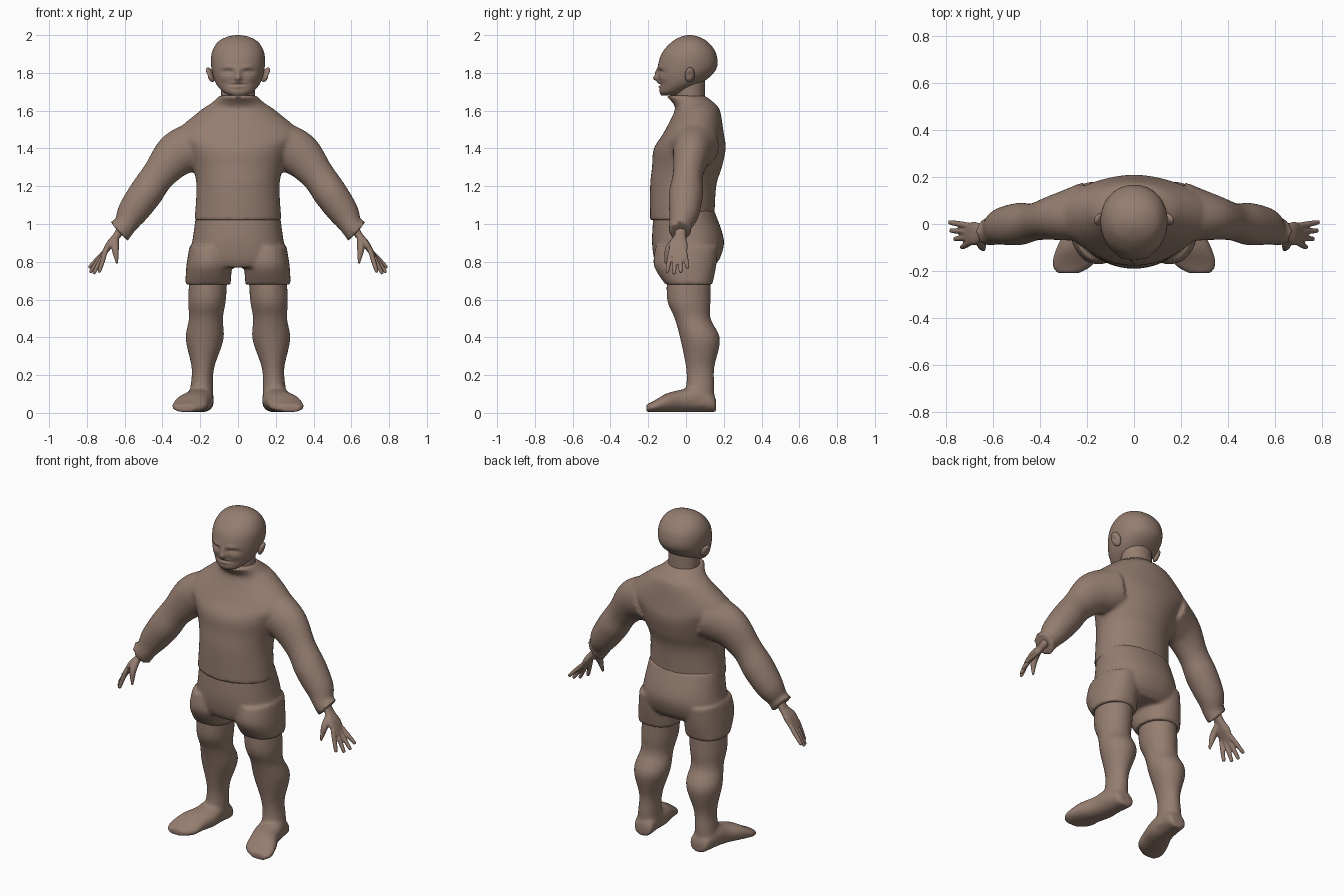
import bpy, bmesh, math
from mathutils import Vector, Matrix

cube = bpy.data.objects.get("Cube")
if cube:
    bpy.data.objects.remove(cube, do_unlink=True)

clay = bpy.data.materials.new("warm brown clay")
clay.use_nodes = True
clay.diffuse_color = (.3, .205, .16, 1)
clay.node_tree.nodes["Principled BSDF"].inputs["Base Color"].default_value = clay.diffuse_color

UP, FORWARD, BACK = Vector((0, 0, 1)), Vector((0, -1, 0)), Vector((0, 1, 0))


def spline(rows, steps):
    """Catmull-Rom interpolation of ring rows."""
    result = []
    for i, (start, end) in enumerate(zip(rows, rows[1:])):
        previous, following = rows[max(i - 1, 0)], rows[min(i + 2, len(rows) - 1)]
        for k in range(steps):
            t = k / steps
            result.append([
                b + t / 2 * (c - a + t * (2 * a - 5 * b + 4 * c - d + t * (3 * (b - c) + d - a)))
                for a, b, c, d in zip(previous, start, end, following)])
    return result + [list(rows[-1])]


def rounded(value, power):
    """Superellipse coordinate from a sine or cosine."""
    return math.copysign(abs(value) ** (2 / power), value)


def loft(bm, rows, normal=None, ref=BACK, side=1, segments=32, power=2, steps=6):
    """Skin rings (x, y, z, half width, half depth); side -1 mirrors in x."""
    rows = spline(rows, steps)
    rings = []
    for i, (x, y, z, width, depth) in enumerate(rows):
        before, after = rows[max(i - 1, 0)], rows[min(i + 1, len(rows) - 1)]
        along = normal or (Vector(after[:3]) - Vector(before[:3])).normalized()
        across = ref.cross(along).normalized()
        through = along.cross(across)
        ring = []
        for k in range(segments):
            angle = math.tau * k / segments
            point = (Vector((x, y, z)) + across * width * rounded(math.cos(angle), power)
                     + through * depth * rounded(math.sin(angle), power))
            point.x *= side
            ring.append(bm.verts.new(point))
        rings.append(ring)
    for lower, upper in zip(rings, rings[1:]):
        for k in range(segments):
            bm.faces.new((lower[k - 1], lower[k], upper[k], upper[k - 1]))
    bm.faces.new(rings[0])
    bm.faces.new(rings[-1])


def upright(bm, rows, centre=lambda z: 0, **options):
    """Loft level rings given as (z, front y, back y, half width)."""
    loft(bm, [(centre(z), (front + back) / 2, z, width, (back - front) / 2)
              for z, front, back, width in rows], normal=UP, **options)


def leg_centre(z):
    """Legs lean outwards towards the floor."""
    return .2 - .06 * z


def finish(bm, name, voxel=None, smoothing=4):
    """Make a smooth object, blending overlapping lofts when a voxel size is given."""
    bmesh.ops.recalc_face_normals(bm, faces=bm.faces[:])
    for face in bm.faces:
        face.smooth = True
    mesh = bpy.data.meshes.new(name)
    bm.to_mesh(mesh)
    bm.free()
    mesh.materials.append(clay)
    part = bpy.data.objects.new(name, mesh)
    bpy.context.collection.objects.link(part)
    if voxel:
        blend = part.modifiers.new("blend", "REMESH")
        blend.mode = "VOXEL"
        blend.voxel_size = voxel
        blend.use_smooth_shade = True
        soften = part.modifiers.new("soften", "SMOOTH")
        soften.iterations = smoothing


SIDES = {"left": 1, "right": -1}

# Sweater: body and sleeves blended together
bm = bmesh.new()
upright(bm, [(1.02, -.19, .15, .23), (1.2, -.19, .16, .22), (1.3, -.18, .19, .24),
             (1.4, -.17, .21, .28), (1.48, -.12, .2, .33), (1.6, -.06, .18, .2),
             (1.64, -.07, .15, .14), (1.68, -.11, .1, .1)], segments=48)
for side in SIDES.values():
    loft(bm, [(.2, .05, 1.42, .13, .13), (.32, .03, 1.37, .12, .1), (.42, .01, 1.26, .09, .08),
              (.49, 0, 1.16, .09, .09), (.56, -.01, 1.06, .08, .08),
              (.6, -.03, .99, .06, .06), (.63, -.03, .96, .07, .06)], side=side)
finish(bm, "sweater", voxel=.011)

# Shorts: hips and two leg openings
bm = bmesh.new()
upright(bm, [(1.07, -.17, .15, .22), (.92, -.18, .2, .24), (.82, -.17, .18, .26),
             (.77, -.15, .14, .23)], segments=48, power=2.2)
for side in SIDES.values():
    upright(bm, [(.88, -.16, .17, .11), (.78, -.17, .16, .12), (.68, -.11, .14, .12)],
            centre=leg_centre, side=side, power=2.2)
finish(bm, "shorts", voxel=.01)

for name, side in SIDES.items():
    # Leg with knee and calf
    bm = bmesh.new()
    upright(bm, [(.76, -.1, .13, .1), (.6, -.1, .13, .1), (.5, -.06, .13, .09), (.39, -.03, .18, .1),
                 (.24, 0, .15, .06), (.14, 0, .15, .06), (.04, -.03, .15, .07)],
            centre=leg_centre, side=side)
    # Foot: (x, y, half width, half height), resting on a level sole
    foot = [(.19, .16, .04, .03), (.19, .14, .06, .05), (.2, .06, .07, .07), (.21, -.02, .08, .06),
            (.24, -.1, .09, .05), (.26, -.17, .09, .03), (.28, -.21, .05, .02)]
    loft(bm, [(x, y, height + .004, width, height) for x, y, width, height in foot],
         normal=FORWARD, ref=UP, side=side, power=2.2)
    finish(bm, name + "_leg", voxel=.009, smoothing=6)

    # Hand: palm, four spread fingers and thumb
    bm = bmesh.new()
    loft(bm, [(.6, -.03, 1, .03, .03), (.64, -.03, .94, .02, .03), (.68, -.04, .89, .02, .05),
              (.72, -.04, .83, .01, .04)], side=side, segments=20, power=2.4)
    for i in range(4):
        root = Vector((.7, -.08 + .024 * i, .86))
        tip = Vector((.79 - .006 * (3 - i) ** 2, -.1 + .036 * i, .735 + .008 * (i - 1) ** 2))
        loft(bm, [(*root, .013, .013), (*root.lerp(tip, .5), .013, .013),
                  (*root.lerp(tip, .95), .01, .01), (*tip, .004, .004)], side=side, segments=12)
    loft(bm, [(.65, -.05, .92, .02, .02), (.65, -.09, .87, .02, .02), (.64, -.11, .79, .006, .006)],
         side=side, segments=12)
    finish(bm, name + "_hand", voxel=.005, smoothing=3)

    # Ear, tilted and hollowed on its outer face
    bm = bmesh.new()
    place = (Matrix.Translation((side * .147, .02, 1.79)) @ Matrix.Rotation(side * .4, 4, "Y")
             @ Matrix.Rotation(side * .4, 4, "Z") @ Matrix.Diagonal((.016, .028, .042, 1)))
    bmesh.ops.create_uvsphere(bm, u_segments=20, v_segments=12, radius=1, matrix=place)
    hollow = Vector((side * .163, .014, 1.79))
    for vert in bm.verts:
        vert.co.x -= side * .01 * math.exp(-((hollow - vert.co).length / .013) ** 2)
    finish(bm, name + "_ear")

# Neck
bm = bmesh.new()
upright(bm, [(1.62, -.06, .1, .09), (1.78, -.06, .1, .09)])
finish(bm, "neck")

# Head, with the face pushed and pulled into shape
bm = bmesh.new()
upright(bm, [(1.68, -.13, -.05, .04), (1.7, -.14, 0, .08), (1.75, -.14, .09, .12), (1.82, -.15, .16, .14),
             (1.9, -.13, .16, .14), (1.96, -.08, .12, .11), (1.99, -.03, .07, .06), (2, .01, .03, .01)],
        segments=96, power=2.1, steps=9)
# Each feature: x, z, half width, half height, push backwards
FACE = {"nose": (0, 1.77, .016, .016, -.03), "bridge": (0, 1.8, .012, .02, -.014),
        "eye_socket": (.055, 1.805, .03, .012, .016), "eyelid": (.055, 1.8, .018, .008, -.008),
        "brow": (.05, 1.83, .03, .01, -.007), "cheek": (.07, 1.77, .03, .02, -.006),
        "upper_lip": (0, 1.747, .03, .006, -.008), "mouth": (0, 1.737, .04, .005, .009),
        "lower_lip": (0, 1.727, .03, .006, -.007)}
for vert in bm.verts:
    if vert.co.y < -.02:
        vert.co.y += sum(push * math.exp(-((abs(vert.co.x) - x) / width) ** 2 - ((vert.co.z - z) / height) ** 2)
                         for x, z, width, height, push in FACE.values())
finish(bm, "head")
